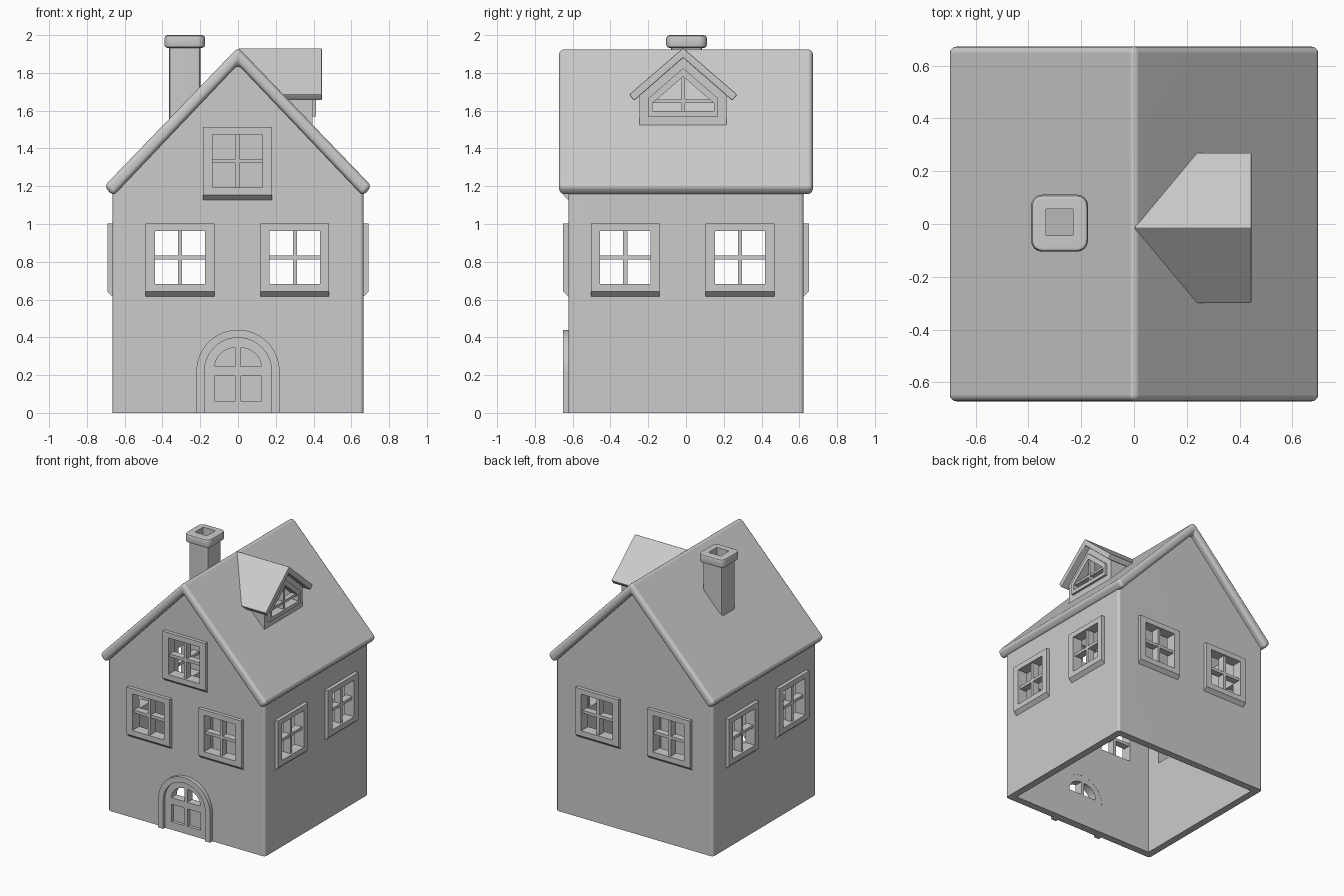
import bpy
import bmesh
from math import cos, sin, pi, radians
from mathutils import Matrix

old = bpy.data.objects.get("Cube")
if old:
    bpy.data.objects.remove(old, do_unlink=True)

grey = bpy.data.materials.new("plain grey")
grey.use_nodes = True
grey.diffuse_color = (0.6, 0.6, 0.6, 1)
grey.node_tree.nodes["Principled BSDF"].inputs["Base Color"].default_value = (0.6, 0.6, 0.6, 1)

SLOPE = 1.04
WALL_X, WALL_Y = 0.665, 0.623
DORMER_Y = -0.015


def prism(name, pts, a, b, axis="y", matrix=Matrix()):
    """Extrude a profile (across, up) from a to b along x or y."""
    bm = bmesh.new()
    place = (lambda u, v, t: (u, t, v)) if axis == "y" else (lambda u, v, t: (t, u, v))
    ends = [[bm.verts.new(place(u, v, t)) for u, v in pts] for t in (a, b)]
    bm.faces.new(ends[0])
    bm.faces.new(ends[1][::-1])
    for i in range(len(pts)):
        j = (i + 1) % len(pts)
        bm.faces.new((ends[0][i], ends[1][i], ends[1][j], ends[0][j]))
    bmesh.ops.recalc_face_normals(bm, faces=bm.faces)
    mesh = bpy.data.meshes.new(name)
    bm.to_mesh(mesh)
    bm.free()
    mesh.transform(matrix)
    mesh.materials.append(grey)
    obj = bpy.data.objects.new(name, mesh)
    bpy.context.collection.objects.link(obj)
    return obj


def rect(x0, x1, z0, z1):
    return [(x0, z0), (x1, z0), (x1, z1), (x0, z1)]


def gable(half, base, eave, peak, cx=0):
    return [(cx - half, base), (cx + half, base), (cx + half, eave), (cx, peak), (cx - half, eave)]


def chevron(out_half, out_z, in_half, in_z, peak, in_peak, cx=0):
    return [(cx, peak), (cx + out_half, out_z), (cx + in_half, in_z), (cx, in_peak),
            (cx - in_half, in_z), (cx - out_half, out_z)]


def arch(r, base, centre, steps=24):
    return [(-r, base), (r, base)] + [
        (r * cos(pi * i / steps), centre + r * sin(pi * i / steps)) for i in range(steps + 1)]


def apply(obj, mod):
    bpy.ops.object.select_all(action="DESELECT")
    bpy.context.view_layer.objects.active = obj
    obj.select_set(True)
    bpy.ops.object.modifier_apply(modifier=mod.name)


def carve(obj, *cutters):
    for cutter in cutters:
        cutter.hide_render = True
        mod = obj.modifiers.new("cut", "BOOLEAN")
        mod.operation = "DIFFERENCE"
        mod.solver = "EXACT"
        mod.object = cutter
        apply(obj, mod)


def soften(obj, width, segments=1):
    mod = obj.modifiers.new("bevel", "BEVEL")
    mod.width, mod.segments = width, segments
    mod.limit_method, mod.angle_limit = "ANGLE", radians(35)
    apply(obj, mod)


def round_uprights(obj, width, segments):
    bm = bmesh.new()
    bm.from_mesh(obj.data)
    edges = [e for e in bm.edges
             if abs((e.verts[0].co - e.verts[1].co).normalized().z) > 0.99]
    bmesh.ops.bevel(bm, geom=edges, offset=width, segments=segments, profile=0.5, affect="EDGES")
    bm.to_mesh(obj.data)
    bm.free()


def smooth(obj):
    bpy.ops.object.select_all(action="DESELECT")
    bpy.context.view_layer.objects.active = obj
    obj.select_set(True)
    bpy.ops.object.shade_smooth_by_angle(angle=radians(35))
    obj.modifiers.new("normals", "WEIGHTED_NORMAL").keep_sharp = True


# Hollow house body, open underneath
walls = prism("walls", gable(WALL_X, 0, 1.89 - SLOPE * WALL_X, 1.89), -WALL_Y, WALL_Y)
round_uprights(walls, 0.02, 3)
attic = prism("cavity_cutter", gable(0.61, -0.1, 1.83 - SLOPE * 0.61, 1.83), -0.567, 0.567)
carve(walls, attic)
cutters = [attic]

# Main roof with rounded rims
roof = prism("roof", chevron(0.708, 1.2, 0.662, 1.148, 1.935, 1.845), -0.672, 0.672)
soften(roof, 0.026, 4)


def window(name, angle, across, height, distance):
    """Framed four-pane window; local wall face at y = 0, outside at -y."""
    m = (Matrix.Rotation(radians(angle), 4, "Z")
         @ Matrix.Translation((across, -distance, height)))
    side = Matrix.Rotation(0, 4, "Z")
    frame = prism(name + "_frame",
                  [(0.01, -0.205), (0, -0.205), (-0.027, -0.18), (-0.027, 0.18), (0.01, 0.18)],
                  -0.182, 0.182, "x", m @ side)
    pane = prism(name + "_cutter", rect(-0.133, 0.133, -0.14, 0.14), -0.1, 0.1, "y", m)
    carve(frame, pane)
    carve(walls, pane)
    cutters.append(pane)
    prism(name + "_upright_bar", rect(-0.011, 0.011, -0.145, 0.145), -0.012, 0.045, "y", m)
    prism(name + "_cross_bar", rect(-0.138, 0.138, -0.011, 0.011), -0.01, 0.043, "y", m)


# Two windows on each side, plus one in the front gable
for label, angle, distance, shift in (("front", 0, WALL_Y, -0.003), ("left", 90, WALL_X, -0.018),
                                      ("back", 180, WALL_Y, 0.003), ("right", 270, WALL_X, 0.018)):
    for i, s in enumerate((-1, 1)):
        window(f"{label}_window_{i + 1}", angle, s * 0.304 + shift, 0.822, distance)
window("gable_window", 0, -0.003, 1.333, WALL_Y)

# Arched front door with fanlight and sunken panels
opening = prism("door_cutter", arch(0.178, -0.1, 0.22), -0.8, -0.5)
surround = prism("door_surround", arch(0.22, 0, 0.22), -0.652, -0.6)
door = prism("door", arch(0.178, 0, 0.22), -0.63, -0.568)
carve(surround, opening)
carve(walls, opening)
cutters.append(opening)
for s in (-1, 1):
    quarter = [(s * 0.012, 0.245)] + [
        (s * (0.012 + 0.11 * cos(pi * i / 20)), 0.245 + 0.1 * sin(pi * i / 20)) for i in range(11)]
    fan = prism("fanlight_cutter", quarter, -0.8, -0.5)
    panel = prism("panel_cutter", rect(*sorted((s * 0.015, s * 0.122)), 0.06, 0.195), -0.8, -0.605)
    carve(door, fan, panel)
    cutters += [fan, panel]

# Dormer on the left slope
dormer = prism("dormer_walls", gable(0.23, 1.5, 1.705, 1.905, DORMER_Y), 0.05, 0.395, "x")
dormer_roof = prism("dormer_roof", chevron(0.286, 1.685, 0.26, 1.653, 1.932, 1.88, DORMER_Y),
                    0.004, 0.445, "x")
soften(dormer_roof, 0.006, 2)
dormer_frame = prism("dormer_window_frame", gable(0.185, 1.57, 1.665, 1.825, DORMER_Y),
                     0.38, 0.412, "x")
hollow = prism("dormer_cutter", gable(0.17, 1.58, 1.66, 1.81, DORMER_Y), 0.05, 0.35, "x")
glass = prism("dormer_pane_cutter", gable(0.162, 1.598, 1.64, 1.78, DORMER_Y), 0.3, 0.5, "x")
carve(dormer, attic, hollow, glass)
carve(dormer_frame, glass)
carve(dormer_roof, attic)
carve(roof, hollow)
cutters += [hollow, glass]
prism("dormer_upright_bar", rect(DORMER_Y - 0.01, DORMER_Y + 0.01, 1.59, 1.79), 0.36, 0.403, "x")
prism("dormer_cross_bar", rect(DORMER_Y - 0.166, DORMER_Y + 0.166, 1.64, 1.658), 0.362, 0.401, "x")

# Hollow chimney on the right slope, foot cut to the roof pitch
CH_L, CH_R = -0.365, -0.198
shaft = prism("chimney_shaft", [(CH_L, 1.9 + SLOPE * CH_L), (CH_R, 1.9 + SLOPE * CH_R),
                                (CH_R, 1.95), (CH_L, 1.95)], -0.08, 0.086)
round_uprights(shaft, 0.02, 2)
cap = prism("chimney_cap", rect(-0.39, -0.174, 1.932, 2.0), -0.105, 0.111)
round_uprights(cap, 0.042, 4)
soften(cap, 0.017, 2)
flue = prism("flue_cutter", rect(-0.334, -0.231, 1.3, 2.2), -0.044, 0.056)
for part in (shaft, cap, roof):
    carve(part, flue)
cutters.append(flue)

for cutter in cutters:
    bpy.data.objects.remove(cutter, do_unlink=True)
for part in (walls, roof, dormer_roof, surround, door, shaft, cap):
    smooth(part)
